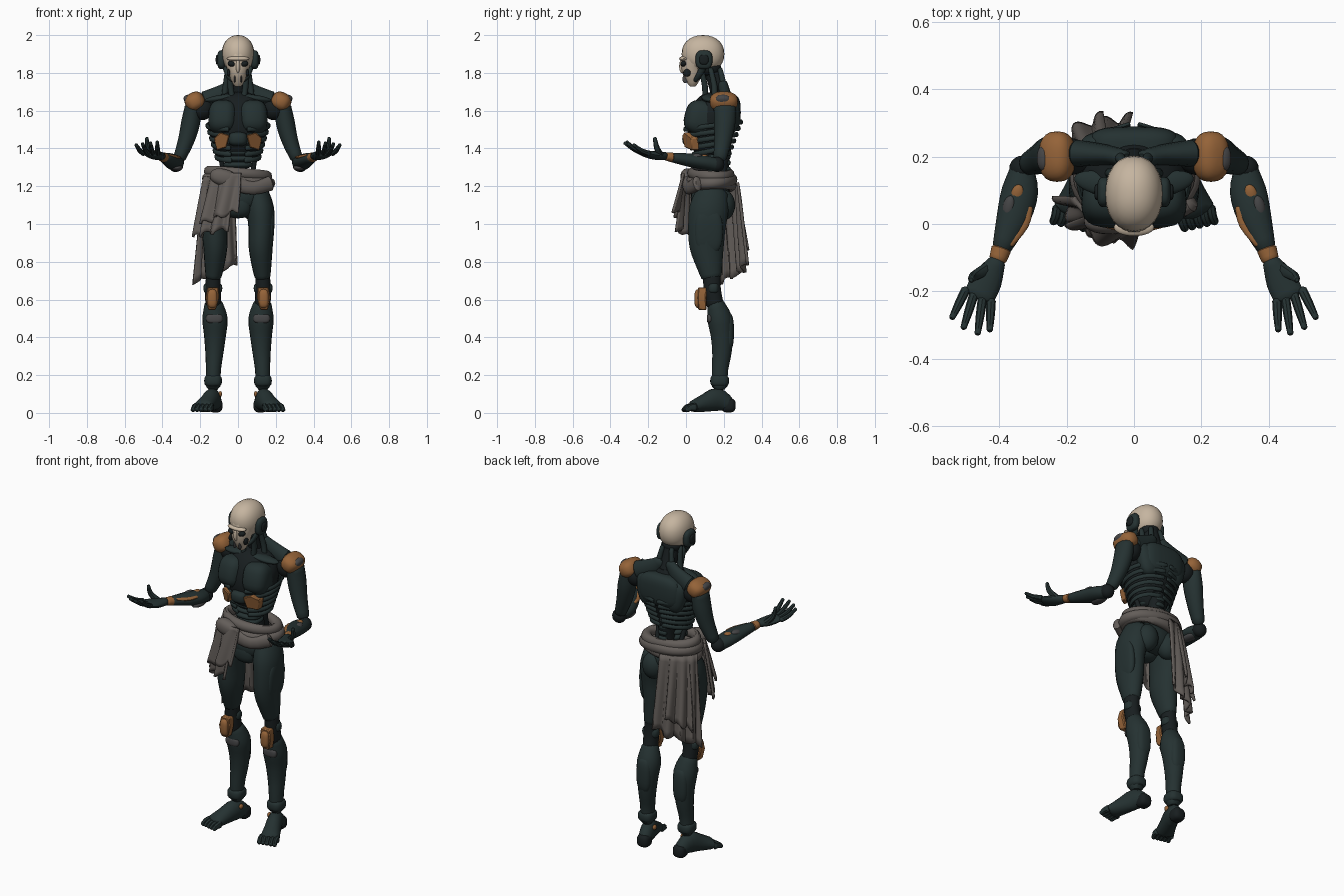
import bpy, bmesh, math
from mathutils import Vector, Euler

default_cube = bpy.data.objects.get("Cube")
if default_cube:
    bpy.data.objects.remove(default_cube, do_unlink=True)


def material(name, red, green, blue):
    mat = bpy.data.materials.new(name)
    mat.use_nodes = True
    colour = (red, green, blue, 1)
    mat.diffuse_color = colour
    shader = next(n for n in mat.node_tree.nodes if n.type == "BSDF_PRINCIPLED")
    shader.inputs["Base Color"].default_value = colour
    shader.inputs["Roughness"].default_value = .7
    return mat


ARMOUR = material("dark teal armour", .018, .031, .031)
JOINT = material("black joint", .009, .013, .014)
ORANGE = material("burnt orange plate", .3, .125, .04)
BONE = material("bone mask", .56, .46, .35)
CLOTH = material("grey brown cloth", .125, .11, .1)
GREY = material("worn grey patch", .06, .06, .062)

FORWARD, UP = Vector((0, 1, 0)), Vector((0, 0, 1))


def finish(name, bm, mat, mirror=False, sharp=42):
    """Turn a bmesh into an object with smooth faces and sharp creases."""
    bmesh.ops.recalc_face_normals(bm, faces=bm.faces)
    for face in bm.faces:
        face.smooth = True
    for edge in bm.edges:
        edge.smooth = edge.calc_face_angle(0) < math.radians(sharp)
    mesh = bpy.data.meshes.new(name)
    bm.to_mesh(mesh)
    bm.free()
    mesh.materials.append(mat)
    part = bpy.data.objects.new(name, mesh)
    bpy.context.collection.objects.link(part)
    if mirror:
        part.modifiers.new("Mirror", "MIRROR")
    return part


def spline(points, steps, closed):
    """Catmull-Rom through points of position, width and height."""
    pts = [Vector(p) for p in points]
    n = len(pts)
    pick = (lambda i: pts[i % n]) if closed else (lambda i: pts[max(0, min(n - 1, i))])
    out = []
    for i in range(n if closed else n - 1):
        a, b, c, d = (pick(i + k) for k in (-1, 0, 1, 2))
        for s in range(steps):
            t = s / steps
            out.append((b * 2 + (c - a) * t + (a * 2 - b * 5 + c * 4 - d) * t * t
                        + (b * 3 - a - c * 3 + d) * t ** 3) / 2)
    return out if closed else out + [pts[-1]]


def tube(name, points, mat, up=FORWARD, mirror=False, sides=14, steps=3, closed=False):
    """Sweep an ellipse along a path; each point is x, y, z, width, height."""
    path = spline(points, steps, closed)
    n = len(path)
    bm = bmesh.new()
    rings = []

    def ring(centre, side, top, wide, high):
        angles = [math.tau * k / sides for k in range(sides)]
        rings.append([bm.verts.new(centre + side * wide * math.cos(a) + top * high * math.sin(a))
                      for a in angles])

    for i, p in enumerate(path):
        before = path[(i - 1) % n] if closed else path[max(0, i - 1)]
        after = path[(i + 1) % n] if closed else path[min(n - 1, i + 1)]
        along = (after.xyz - before.xyz).normalized()
        side = along.cross(up).normalized()
        top = side.cross(along)
        cap = along * min(p[3], p[4]) * .45
        if i == 0 and not closed:
            ring(p.xyz - cap, side, top, p[3] * .6, p[4] * .6)
        ring(p.xyz, side, top, p[3], p[4])
        if i == n - 1 and not closed:
            ring(p.xyz + cap, side, top, p[3] * .6, p[4] * .6)
    for a, b in zip(rings, rings[1:] + rings[:1] if closed else rings[1:]):
        for k in range(sides):
            j = (k + 1) % sides
            bm.faces.new((a[k], a[j], b[j], b[k]))
    if not closed:
        bm.faces.new(rings[0])
        bm.faces.new(rings[-1])
    return finish(name, bm, mat, mirror)


def blob(name, centre, radii, mat, mirror=False, power=1, turn=(0, 0, 0)):
    """Rounded shell; a power below one makes it boxier."""
    bm = bmesh.new()
    bmesh.ops.create_uvsphere(bm, u_segments=24, v_segments=14, radius=1)
    spin = Euler([math.radians(a) for a in turn]).to_matrix()
    for v in bm.verts:
        shaped = [math.copysign(abs(c) ** power, c) * r for c, r in zip(v.co, radii)]
        v.co = spin @ Vector(shaped) + Vector(centre)
    return finish(name, bm, mat, mirror)


def plate(name, outline, depth, mat, mirror=True):
    """Flat armour piece: an outline pushed back by a depth vector."""
    bm = bmesh.new()
    face = bm.faces.new([bm.verts.new(p) for p in outline])
    moved = bmesh.ops.extrude_face_region(bm, geom=[face])["geom"]
    bmesh.ops.translate(bm, vec=depth, verts=[g for g in moved if isinstance(g, bmesh.types.BMVert)])
    part = finish(name, bm, mat, mirror, sharp=30)
    part.modifiers.new("Bevel", "BEVEL").width = .005


def drape(name, start, end, top, low_start, low_end, flare, folds):
    """Hanging sheet around the hips, rippled more towards its hem."""
    bm = bmesh.new()
    cols, rows = 40, 12
    grid = []
    for r in range(rows + 1):
        t = r / rows
        line = []
        for c in range(cols + 1):
            u = c / cols
            a = math.radians(start + (end - start) * u - 5 * t)
            ripple = .016 * t ** .5 * math.sin(folds * math.tau * u + t)
            grow = 1 + flare * t
            hem = low_start + (low_end - low_start) * u + .012 * math.sin(u * 17)
            line.append(bm.verts.new((math.cos(a) * (.19 * grow + ripple),
                                      .13 + math.sin(a) * (.145 * grow + ripple),
                                      top + (hem - top) * t)))
        grid.append(line)
    for a, b in zip(grid, grid[1:]):
        for k in range(cols):
            bm.faces.new((a[k], a[k + 1], b[k + 1], b[k]))
    solid = finish(name, bm, CLOTH).modifiers.new("Solidify", "SOLIDIFY")
    solid.thickness, solid.offset = .014, 0


# Head: cranium, mask, sockets and ear discs
blob("cranium", (0, .09, 1.9), (.086, .113, .1), BONE, power=.93)
tube("face_mask", [(0, .035, 1.74, .026, .025), (0, .035, 1.78, .045, .048),
                   (0, .035, 1.83, .06, .062), (0, .05, 1.87, .072, .08), (0, .07, 1.91, .07, .08)], BONE)
blob("brow", (0, -.01, 1.875), (.06, .026, .014), BONE)
blob("nose_ridge", (0, -.022, 1.835), (.011, .014, .036), BONE)
blob("eye_socket", (.034, -.012, 1.848), (.021, .018, .015), JOINT, True, turn=(0, -18, 0))
blob("cheek_hollow", (.05, .005, 1.80), (.009, .02, .02), JOINT, True)
blob("mouth_slit", (.017, -.004, 1.768), (.004, .015, .022), GREY, True)
blob("ear_disc", (.088, .095, 1.87), (.022, .045, .05), ARMOUR, True, power=.7)
blob("ear_hub", (.108, .095, 1.87), (.01, .024, .026), JOINT, True, power=.7)
blob("skull_base", (0, .125, 1.825), (.06, .062, .045), JOINT)
tube("jaw_strut", [(.075, .1, 1.85, .014, .02), (.055, .07, 1.79, .012, .016), (.03, .05, 1.76, .01, .012)],
     ARMOUR, mirror=True)

# Neck with cords
tube("neck", [(0, .2, 1.62, .055, .055), (0, .165, 1.73, .045, .045), (0, .135, 1.83, .045, .045)], JOINT)
for number, (low, high) in enumerate([(.03, .05), (.075, .055), (.06, .03)]):
    depth = .1 + .05 * number
    tube("neck_cord", [(low, depth, 1.66, .014, .014), ((low + high) / 2, depth, 1.73, .016, .016),
                       (high, depth - .02, 1.82, .013, .013)], ARMOUR, mirror=True)
tube("shoulder_slope", [(.03, .195, 1.74, .025, .03), (.08, .205, 1.69, .03, .05), (.17, .21, 1.65, .04, .055)],
     ARMOUR, up=UP, mirror=True)

# Torso shell, chest and back armour
tube("rib_cage", [(0, .14, 1.36, .1, .075), (0, .13, 1.43, .13, .105), (0, .13, 1.51, .15, .125),
                  (0, .15, 1.6, .155, .115), (0, .18, 1.66, .12, .08), (0, .19, 1.69, .07, .05)], JOINT, sides=24)
blob("chest_plate", (.077, .09, 1.56), (.077, .098, .092), ARMOUR, True, power=.7, turn=(-14, 0, 8))
blob("collar_bone", (.095, .12, 1.665), (.085, .035, .018), ARMOUR, True, turn=(0, 8, 12))
blob("back_plate", (0, .235, 1.59), (.135, .055, .095), ARMOUR, power=.65)
blob("shoulder_blade", (.1, .23, 1.57), (.055, .045, .095), ARMOUR, True, power=.8, turn=(0, 12, -12))
blob("sternum", (0, .035, 1.45), (.052, .055, .038), ARMOUR, power=.7)
plate("belly_guard", [(.045, -.022, 1.47), (.095, -.012, 1.485), (.128, .03, 1.455),
                      (.112, .03, 1.39), (.062, -.01, 1.405)], (0, .04, 0), ORANGE)
for level in range(6):
    height, swell = 1.355 + level * .033, .012 * level
    arc = [math.radians(a) for a in (85, 50, 15, -20, -50, -72)]
    tube("rib", [((.118 + swell * .8) * math.cos(a), .14 + (.095 + swell) * math.sin(a),
                  height + .02 * math.sin(a), .008, .013) for a in arc], ARMOUR, up=UP, mirror=True, sides=8)

# Waist: spine and stacked belly segments
tube("spine", [(0, .17, 1.15, .05, .05), (0, .18, 1.28, .045, .045), (0, .19, 1.4, .05, .05)], JOINT)
for level in range(4):
    blob("belly_segment", (0, .115, 1.28 + level * .033), (.07 + level * .008, .07, .019), ARMOUR, power=.75)
    blob("spine_segment", (0, .215, 1.29 + level * .034), (.028, .022, .014), ARMOUR, power=.7)
tube("waist_cable", [(.075, .17, 1.24, .013, .013), (.085, .14, 1.32, .013, .013), (.1, .13, 1.39, .013, .013)],
     JOINT, mirror=True)

# Pelvis
blob("pelvis", (0, .13, 1.14), (.125, .105, .085), ARMOUR, power=.85)
blob("groin_guard", (0, .09, 1.1), (.075, .065, .07), ARMOUR, power=.8)
blob("buttock", (.075, .2, 1.1), (.065, .06, .08), ARMOUR, True)

# Shoulders and arms
blob("shoulder_joint", (.19, .2, 1.61), (.06, .055, .06), JOINT, True)
blob("shoulder_pad", (.228, .2, 1.648), (.053, .075, .05), ORANGE, True, power=.8, turn=(0, 28, 0))
blob("shoulder_patch", (.262, .195, 1.655), (.022, .04, .03), GREY, True, power=.8, turn=(0, 30, 0))
tube("upper_arm", [(.24, .205, 1.62, .042, .06), (.25, .205, 1.54, .05, .058), (.275, .195, 1.44, .043, .047),
                   (.31, .18, 1.35, .033, .036)], ARMOUR, mirror=True)
blob("elbow", (.33, .165, 1.315), (.04, .038, .04), JOINT, True)
tube("forearm", [(.332, .17, 1.312, .034, .035), (.338, .1, 1.325, .054, .038), (.358, .02, 1.338, .05, .036),
                 (.392, -.07, 1.352, .029, .026)], ARMOUR, up=UP, mirror=True)
tube("forearm_stripe", [(.313, .05, 1.352, .013, .008), (.328, 0, 1.355, .017, .009), (.368, -.06, 1.364, .011, .008)],
     ORANGE, up=UP, mirror=True)
blob("forearm_plate", (.347, .088, 1.356), (.019, .03, .011), ORANGE, True, turn=(10, 0, 15))
blob("forearm_patch", (.372, .05, 1.358), (.018, .035, .014), GREY, True, turn=(8, 20, 15))
blob("elbow_guard", (.322, .09, 1.298), (.03, .06, .018), GREY, True)
tube("wrist_band", [(.394, -.075, 1.353, .03, .026), (.404, -.105, 1.358, .026, .022)], ORANGE, up=UP, mirror=True)

# Hands, palms up
tube("palm", [(.405, -.11, 1.36, .025, .021), (.435, -.165, 1.363, .045, .023), (.46, -.215, 1.372, .046, .018)],
     ARMOUR, up=UP, mirror=True)
tips = [(.428, -.315, 1.435), (.464, -.325, 1.43), (.506, -.308, 1.425), (.54, -.278, 1.42)]
for number, (x, y, z) in enumerate(tips):
    base = Vector((.424 + number * .025, -.228 + number * .011, 1.373))
    middle = base.lerp(Vector((x, y, z)), .5) - UP * .008
    tube("finger", [(*base, .014, .014), (*middle, .013, .013), (x, y, z, .009, .009)],
         ARMOUR, up=UP, mirror=True, sides=8)
tube("thumb", [(.44, -.135, 1.365, .018, .02), (.475, -.155, 1.405, .014, .015), (.483, -.165, 1.455, .009, .01)],
     ARMOUR, mirror=True, sides=8)

# Legs
tube("thigh", [(.1, .14, 1.17, .06, .085), (.118, .122, 1.08, .073, .105), (.123, .11, .98, .068, .1),
               (.12, .11, .88, .064, .092), (.125, .125, .78, .052, .07), (.13, .135, .72, .042, .055)],
     ARMOUR, mirror=True, sides=18)
blob("outer_thigh_panel", (.165, .12, .96), (.026, .075, .12), ARMOUR, True, power=.75, turn=(0, 4, 0))
tube("knee", [(.13, .135, .73, .038, .048), (.133, .14, .65, .042, .046), (.13, .155, .57, .042, .046)],
     JOINT, mirror=True)
blob("knee_hinge", (.133, .145, .66), (.05, .03, .032), ARMOUR, True, power=.7)
plate("knee_guard", [(.105, .065, .665), (.16, .065, .665), (.172, .06, .61), (.158, .065, .545),
                     (.118, .065, .545), (.1, .06, .61)], (0, .045, 0), ORANGE)
blob("knee_ridge", (.136, .068, .605), (.026, .024, .05), ORANGE, True, power=.7)
tube("calf", [(.13, .155, .58, .048, .045), (.122, .178, .5, .067, .066), (.122, .19, .41, .058, .06),
              (.125, .19, .32, .048, .052), (.13, .18, .23, .04, .044), (.132, .178, .14, .038, .042)],
     ARMOUR, mirror=True, sides=18)
blob("calf_armour", (.122, .218, .43), (.046, .036, .105), ARMOUR, True, power=.75)
blob("shin_patch", (.125, .128, .5), (.044, .018, .026), GREY, True, power=.7)
blob("ankle_cuff", (.132, .178, .17), (.047, .05, .035), ARMOUR, True, power=.7)

# Feet, turned outwards
tube("foot", [(.12, .225, .045, .036, .04), (.135, .165, .07, .043, .062), (.16, .1, .052, .047, .048),
              (.185, .04, .034, .055, .032)], ARMOUR, up=UP, mirror=True)
blob("heel_guard", (.12, .225, .04), (.038, .038, .038), JOINT, True, power=.7)
blob("ankle_stud", (.094, .165, .1), (.01, .015, .015), ORANGE, True)
for number in range(5):
    x, y = .14 + number * .022, .03 + number * .005
    tube("toe", [(x, y, .03, .014, .022), (x + .004, y - .025, .028, .014, .018),
                 (x + .012, y - .045, .014, .012, .012)], ARMOUR, up=UP, mirror=True, sides=8)

# Waist wrap: sagging rolls, knot and hanging sheets
for level, (height, girth, phase) in enumerate([(1.265, .155, 200), (1.228, .168, 150), (1.2, .16, 20)]):
    angles = [math.radians(a) for a in range(0, 360, 30)]
    tube("waist_roll", [(girth * math.cos(a), .135 + (girth - .055) * math.sin(a),
                         height + .014 * math.cos(a - math.radians(phase)),
                         .026 + .004 * math.sin(a * 3 + level), .03) for a in angles],
         CLOTH, up=UP, closed=True, sides=10)
tube("front_sash", [(.17, .06, 1.215, .025, .04), (.08, .015, 1.19, .022, .035), (-.02, .005, 1.215, .025, .04),
                    (-.12, .02, 1.255, .025, .035)], CLOTH, up=UP)
blob("sash_knot", (-.075, .01, 1.245), (.075, .04, .045), CLOTH, power=.85, turn=(0, 15, 0))
drape("front_drape", 200, 262, 1.25, .93, .97, .22, 3)
drape("front_drape_fold", 225, 275, 1.27, 1, 1.07, .3, 2)
drape("back_drape", 96, 168, 1.22, .78, .69, .25, 4)
drape("back_drape_fold", 115, 150, 1.22, .86, .8, .36, 2)
